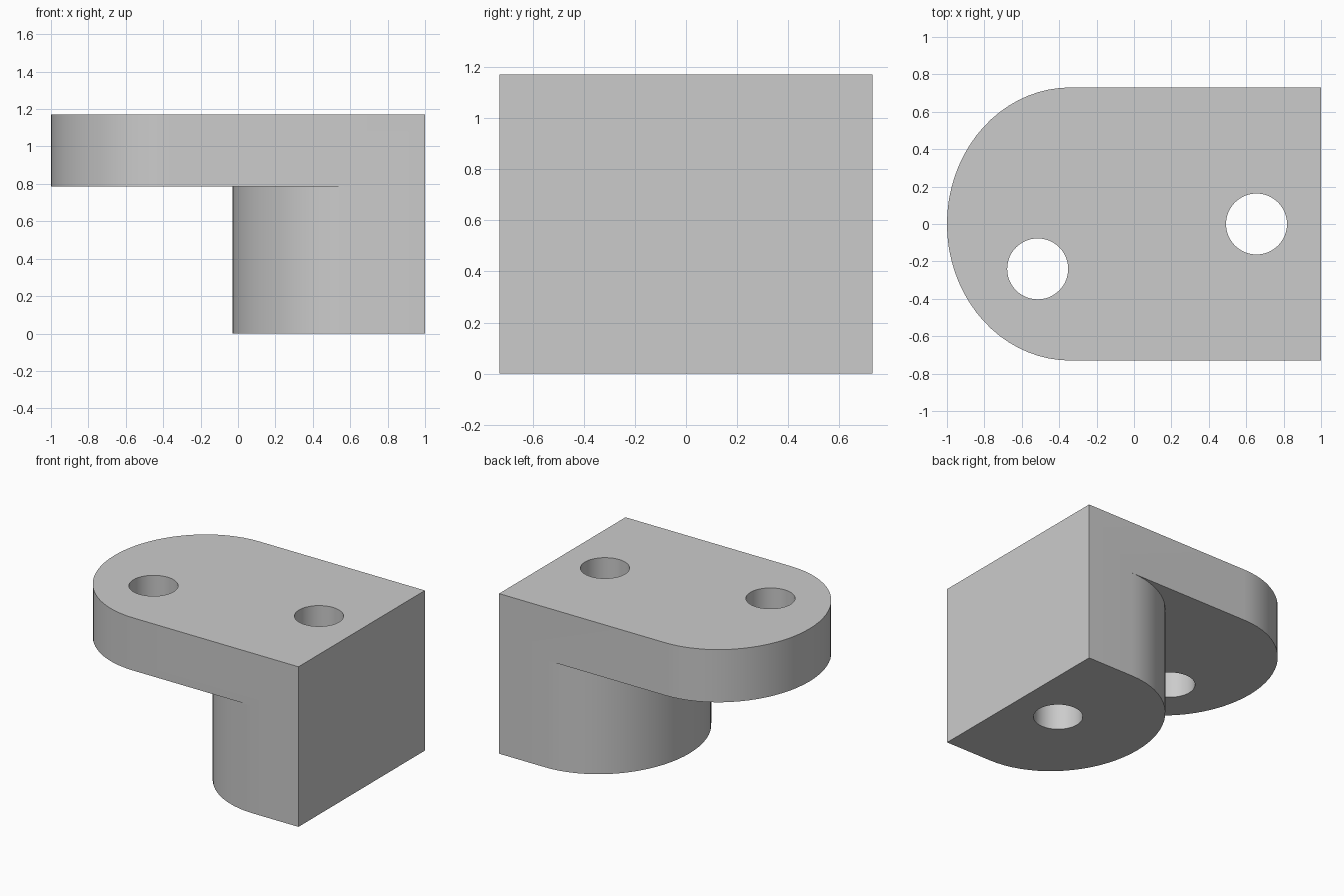
import bpy
import bmesh
from math import pi, sin, cos, radians

HALF_WIDTH = 0.73   # half the depth of the block
NOSE = 0.66         # length of each rounded end
HEIGHT = 1.17
LEDGE = 0.785       # underside of the overhanging plate
BORE = 0.163

cube = bpy.data.objects.get("Cube")
if cube:
    bpy.data.objects.remove(cube, do_unlink=True)

grey = bpy.data.materials.new("plain grey")
grey.use_nodes = True
grey.diffuse_color = (0.6, 0.6, 0.6, 1)
grey.node_tree.nodes["Principled BSDF"].inputs["Base Color"].default_value = (0.6, 0.6, 0.6, 1)


def nose_arc(tip, steps=36):
    """Half oval from the back edge, round the tip, to the front edge."""
    return [(tip + NOSE - NOSE * sin(pi * i / steps), HALF_WIDTH * cos(pi * i / steps))
            for i in range(steps + 1)]


def prism(name, outline, bottom, top):
    """Extrude a flat outline upwards into a solid."""
    bm = bmesh.new()
    face = bm.faces.new([bm.verts.new((x, y, bottom)) for x, y in outline])
    moved = bmesh.ops.extrude_face_region(bm, geom=[face])["geom"]
    bmesh.ops.translate(bm, vec=(0, 0, top - bottom),
                        verts=[v for v in moved if isinstance(v, bmesh.types.BMVert)])
    bmesh.ops.recalc_face_normals(bm, faces=bm.faces)
    mesh = bpy.data.meshes.new(name)
    bm.to_mesh(mesh)
    bm.free()
    obj = bpy.data.objects.new(name, mesh)
    bpy.context.collection.objects.link(obj)
    mesh.materials.append(grey)
    return obj


def bore_outline(cx, cy, steps=48):
    return [(cx + BORE * cos(2 * pi * i / steps), cy + BORE * sin(2 * pi * i / steps))
            for i in range(steps)]


# Full-height block with a rounded end
bracket = prism("bracket", nose_arc(-1) + [(1, -HALF_WIDTH), (1, HALF_WIDTH)], 0, HEIGHT)

# Undercut leaves the rounded leg below the plate; two bores run straight through
leg_arc = nose_arc(-0.03)
shoulder = leg_arc[0][0]
undercut = leg_arc + [(shoulder, -0.9), (-1.2, -0.9), (-1.2, 0.9), (shoulder, 0.9)]
cutters = [
    prism("undercut_cutter", undercut, -0.2, LEDGE),
    prism("leg_bore_cutter", bore_outline(0.655, 0), -0.3, HEIGHT + 0.2),
    prism("plate_bore_cutter", bore_outline(-0.515, -0.24), -0.3, HEIGHT + 0.2),
]

bpy.ops.object.select_all(action="DESELECT")
bracket.select_set(True)
bpy.context.view_layer.objects.active = bracket
for cutter in cutters:
    cut = bracket.modifiers.new(cutter.name, "BOOLEAN")
    cut.operation = "DIFFERENCE"
    cut.solver = "EXACT"
    cut.object = cutter
    bpy.ops.object.modifier_apply(modifier=cut.name)
for cutter in cutters:
    bpy.data.objects.remove(cutter, do_unlink=True)

bpy.ops.object.shade_smooth_by_angle(angle=radians(30))
